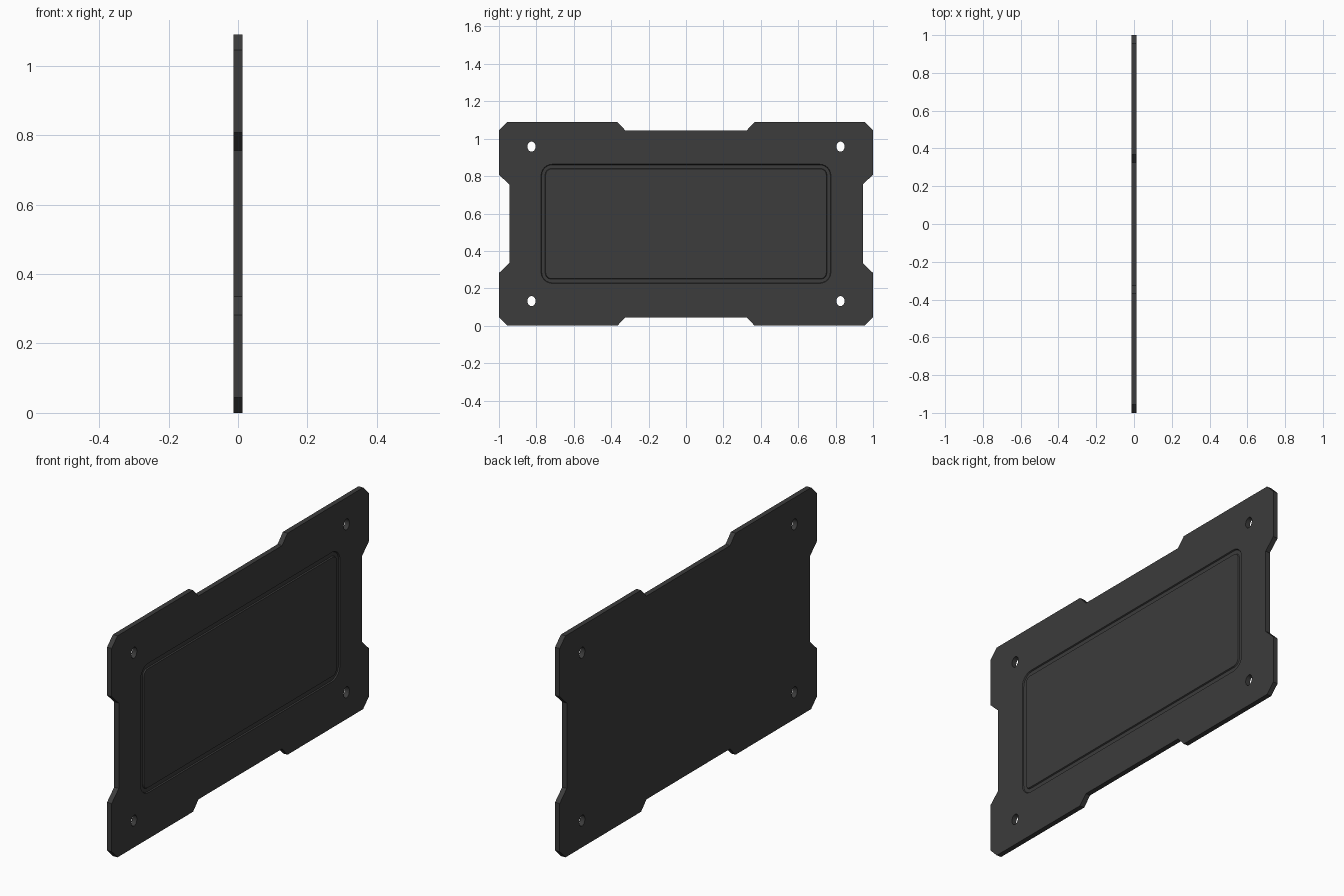
import bpy, bmesh, math

if "Cube" in bpy.data.objects:
    bpy.data.objects.remove(bpy.data.objects["Cube"])

T = 0.0125           # half thickness
DEPTH = 0.006        # groove depth
ZC = 0.545           # mid height


def make_object(name, bm):
    bmesh.ops.recalc_face_normals(bm, faces=bm.faces)
    me = bpy.data.meshes.new(name)
    bm.to_mesh(me)
    bm.free()
    ob = bpy.data.objects.new(name, me)
    bpy.context.collection.objects.link(ob)
    return ob


def ring(bm, pts, x):
    return [bm.verts.new((x, y, z)) for y, z in pts]


def bridge(bm, a, b):
    n = len(a)
    for i in range(n):
        bm.faces.new((a[i], a[(i + 1) % n], b[(i + 1) % n], b[i]))


def prism(name, pts, x0, x1):
    bm = bmesh.new()
    a, b = ring(bm, pts, x0), ring(bm, pts, x1)
    bridge(bm, a, b)
    bm.faces.new(a)
    bm.faces.new(b)
    return make_object(name, bm)


def rounded_rect(hy, hz, r, seg=6):
    pts = []
    for k, (sy, sz) in enumerate([(1, 1), (-1, 1), (-1, -1), (1, -1)]):
        for i in range(seg + 1):
            a = math.pi / 2 * (k + i / seg)
            pts.append((sy * (hy - r) + r * math.cos(a),
                        ZC + sz * (hz - r) + r * math.sin(a)))
    return pts


def cut(target, cutter):
    cutter.hide_render = True
    mod = target.modifiers.new("cut", 'BOOLEAN')
    mod.operation = 'DIFFERENCE'
    mod.solver = 'EXACT'
    mod.object = cutter
    bpy.context.view_layer.objects.active = target
    bpy.ops.object.modifier_apply(modifier=mod.name)
    bpy.data.objects.remove(cutter, do_unlink=True)


# Notched plate outline, one quarter mirrored around the centre
quarter = [(0.945, 0.21), (1.0, 0.263), (1.0, 0.5), (0.955, 0.545),
           (0.367, 0.545), (0.325, 0.5)]
outline = []
for sy, sz in [(1, 1), (-1, 1), (-1, -1), (1, -1)]:
    q = quarter if sy * sz > 0 else quarter[::-1]
    outline += [(sy * y, ZC + sz * z) for y, z in q]
plate = prism("plate", outline, -T, T)

# Four corner screw holes
for sy in (-1, 1):
    for sz in (-1, 1):
        hole = [(sy * 0.826 + 0.022 * math.cos(2 * math.pi * i / 24),
                 ZC + sz * 0.413 + 0.027 * math.sin(2 * math.pi * i / 24))
                for i in range(24)]
        cut(plate, prism("hole_cutter", hole, -0.1, 0.1))

# Rounded rectangular groove on the +x face, with slightly sloped walls
bm = bmesh.new()
s = 0.003
loops = [ring(bm, rounded_rect(0.775 - s, 0.3185 - s, 0.057), T - DEPTH),
         ring(bm, rounded_rect(0.775 + s, 0.3185 + s, 0.063), T + DEPTH),
         ring(bm, rounded_rect(0.75 - s, 0.2925 - s, 0.027), T + DEPTH),
         ring(bm, rounded_rect(0.75 + s, 0.2925 + s, 0.033), T - DEPTH)]
for i in range(4):
    bridge(bm, loops[i], loops[(i + 1) % 4])
cut(plate, make_object("groove_cutter", bm))

# Dark finish
mat = bpy.data.materials.new("dark_grey")
mat.diffuse_color = (0.045, 0.045, 0.045, 1)
mat.use_nodes = True
mat.node_tree.nodes["Principled BSDF"].inputs["Base Color"].default_value = mat.diffuse_color
plate.data.materials.clear()
plate.data.materials.append(mat)
for p in plate.data.polygons:
    p.material_index = 0
